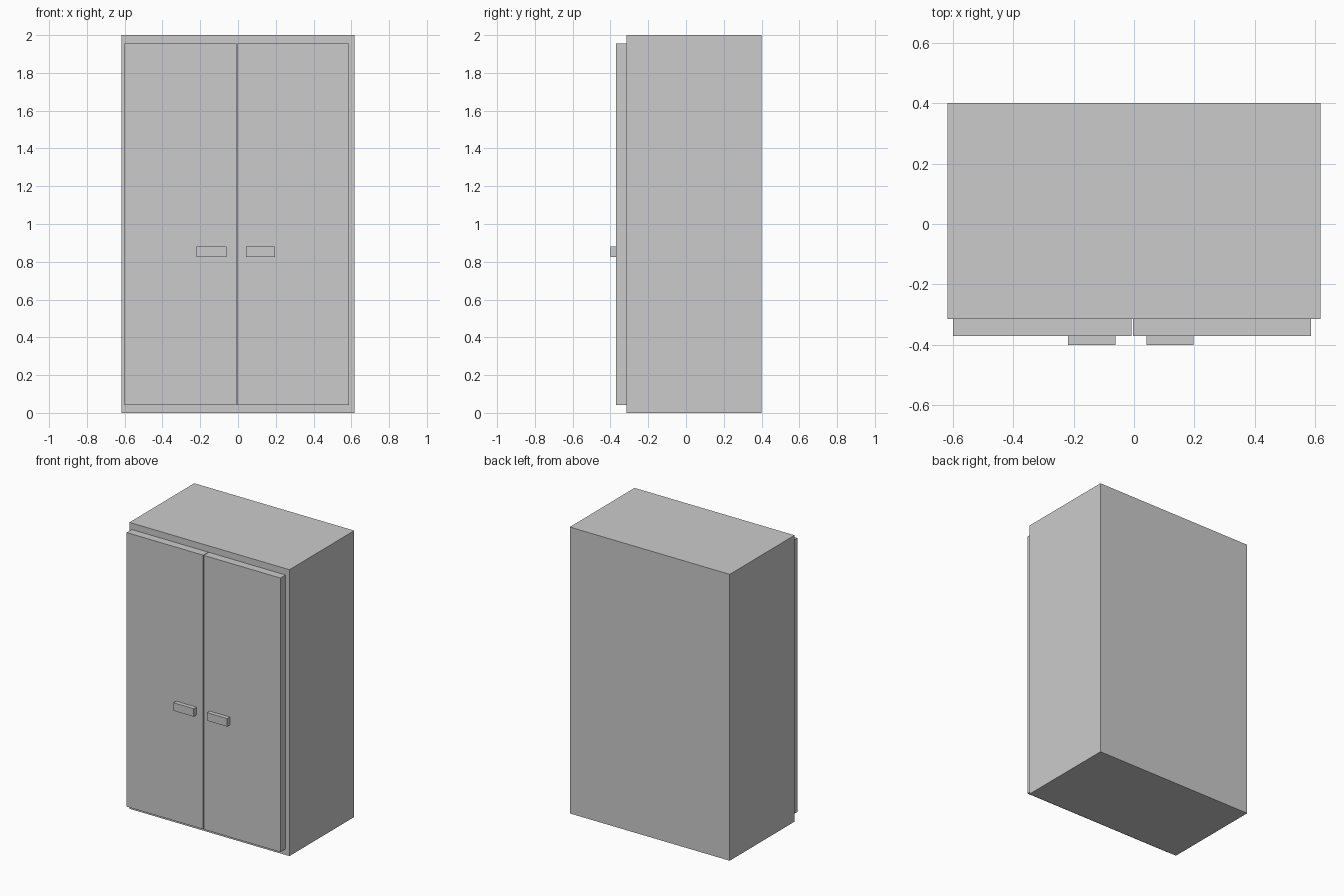
import bpy

if "Cube" in bpy.data.objects:
    bpy.data.objects.remove(bpy.data.objects["Cube"])


def box(name, x, y, z):
    """Axis-aligned box from (min, max) ranges."""
    ranges = (x, y, z)
    bpy.ops.mesh.primitive_cube_add(size=1, location=[(a + b) / 2 for a, b in ranges])
    obj = bpy.context.object
    obj.name = name
    obj.scale = [b - a for a, b in ranges]
    bpy.ops.object.transform_apply(location=False, rotation=False, scale=True)
    return obj


BODY_FRONT, DOOR_FRONT, HANDLE_FRONT = -0.315, -0.371, -0.40

# Cabinet carcass
box("cabinet_body", (-0.618, 0.618), (BODY_FRONT, 0.40), (0, 2))

# Door pair with a narrow gap, each with a horizontal handle block
for side, door_x, handle_x in (
    ("left", (-0.60, -0.009), (-0.219, -0.062)),
    ("right", (-0.004, 0.587), (0.042, 0.197)),
):
    box(side + "_door", door_x, (DOOR_FRONT, BODY_FRONT), (0.041, 1.955))
    box(side + "_handle", handle_x, (HANDLE_FRONT, DOOR_FRONT), (0.824, 0.88))
